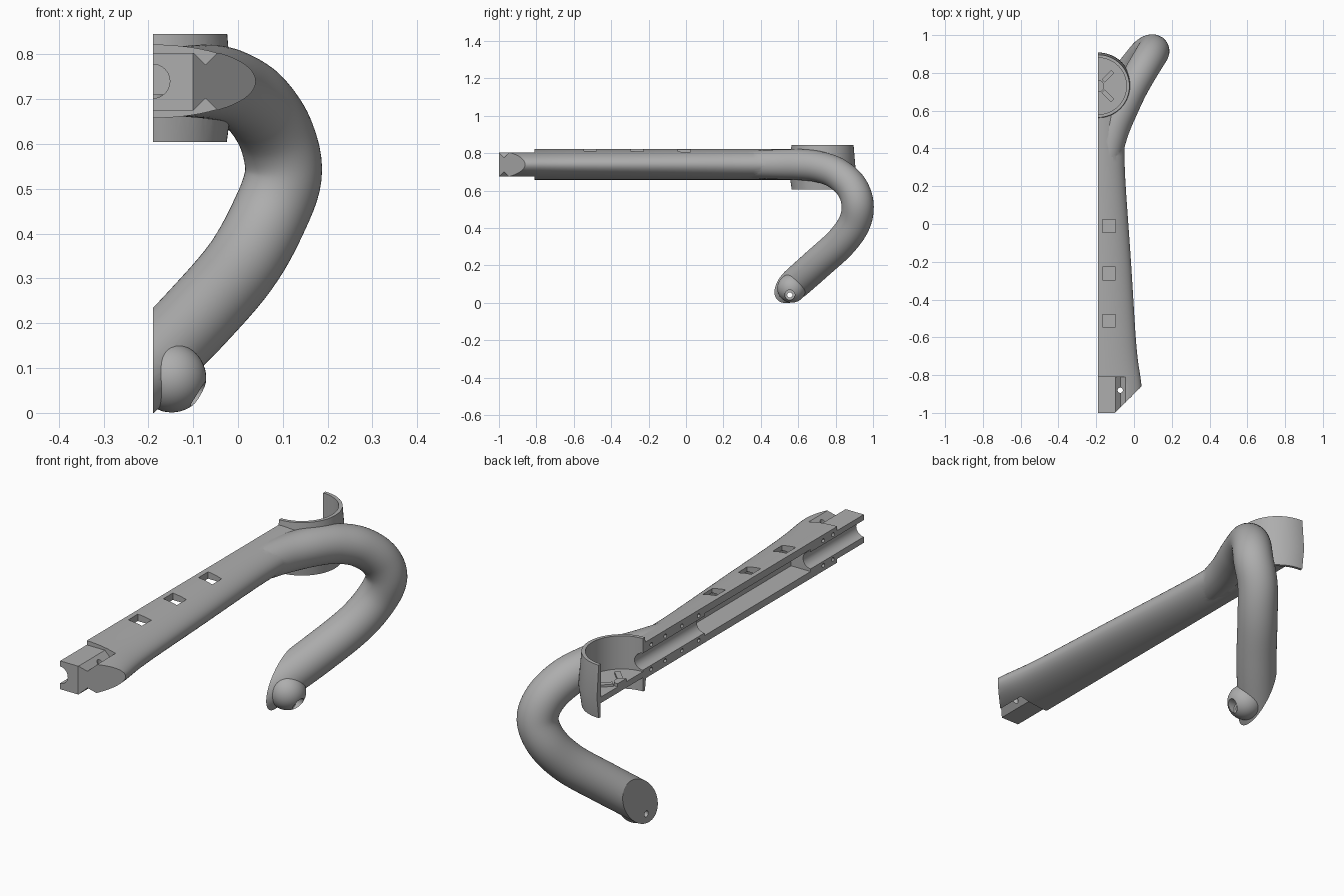
import bpy, bmesh, math
from mathutils import Vector, Matrix

if "Cube" in bpy.data.objects:
    bpy.data.objects.remove(bpy.data.objects["Cube"])

grey = bpy.data.materials.new("plain_grey")
grey.use_nodes = True
grey.diffuse_color = (0.42, 0.42, 0.42, 1)
grey.node_tree.nodes["Principled BSDF"].inputs["Base Color"].default_value = (0.42, 0.42, 0.42, 1)

CUT = -0.19   # mid plane where the half body is sliced
MID = 0.74    # height of the arm axis
CUP_Y = 0.73


def make(name, bm):
    bmesh.ops.recalc_face_normals(bm, faces=bm.faces[:])
    me = bpy.data.meshes.new(name)
    bm.to_mesh(me)
    bm.free()
    me.materials.append(grey)
    ob = bpy.data.objects.new(name, me)
    bpy.context.collection.objects.link(ob)
    return ob


def smooth_path(pts, steps):
    """Catmull-Rom interpolation of tuples."""
    p = [pts[0]] + list(pts) + [pts[-1]]
    out = []
    for i in range(1, len(p) - 2):
        for s in range(steps):
            t = s / steps
            out.append([0.5 * (2 * b + (c - a) * t + (2 * a - 5 * b + 4 * c - d) * t ** 2
                               + (3 * b - a - 3 * c + d) * t ** 3)
                        for a, b, c, d in zip(*p[i - 1:i + 3])])
    return out + [list(pts[-1])]


def loft(name, sections, side, steps=1, n=48):
    """Skin ellipses (x, y, z, side radius, other radius) along a path."""
    sec = smooth_path(sections, steps) if steps > 1 else sections
    bm = bmesh.new()
    rings = []
    for i, s in enumerate(sec):
        t = (Vector(sec[min(i + 1, len(sec) - 1)][:3]) - Vector(sec[max(i - 1, 0)][:3])).normalized()
        u = Vector(side)
        u = (u - t * u.dot(t)).normalized()
        v = t.cross(u)
        ring = []
        for k in range(n):
            a = 2 * math.pi * k / n
            ring.append(bm.verts.new(Vector(s[:3]) + u * s[3] * math.cos(a) + v * s[4] * math.sin(a)))
        rings.append(ring)
    for r0, r1 in zip(rings, rings[1:]):
        for k in range(n):
            bm.faces.new((r0[k], r0[(k + 1) % n], r1[(k + 1) % n], r1[k]))
    bm.faces.new(rings[0])
    bm.faces.new(rings[-1])
    return make(name, bm)


def cylinder(name, a, b, r, n=24, r2=None):
    d = Vector(b) - Vector(a)
    side = (0, 1, 0) if abs(d.y) < 1e-6 else (1, 0, 0)
    r2 = r2 or r
    return loft(name, [(*a, r, r), (*b, r2, r2)], side, n=n)


def box(name, lo, hi, turn=0, axis='Z'):
    lo, hi = Vector(lo), Vector(hi)
    bm = bmesh.new()
    bmesh.ops.create_cube(bm, size=1, matrix=Matrix.Translation((lo + hi) / 2)
                          @ Matrix.Rotation(turn, 4, axis) @ Matrix.Diagonal((*(hi - lo), 1)))
    return make(name, bm)


def combine(other, operation='DIFFERENCE'):
    m = body.modifiers.new("join", 'BOOLEAN')
    m.operation, m.object, m.solver = operation, other, 'EXACT'
    bpy.context.view_layer.objects.active = body
    bpy.ops.object.modifier_apply(modifier=m.name)
    bpy.data.objects.remove(other)


# Arm: tapered elliptical bar, centred on the cut plane
arm = [(-1, .235), (-.85, .229), (-.65, .203), (-.2, .174), (.2, .146), (.36, .14), (.55, .14), (.72, .12)]
body = loft("handle_body", [(CUT, y, MID, r, .082) for y, r in arm], (1, 0, 0), 5, 64)

# Curved handle swinging out, down and back under
path = [(-.14, .36, .74, .074), (-.105, .5, .74, .08), (-.055, .625, .738, .083), (-.01, .72, .725, .083),
        (.04, .81, .69, .084), (.085, .885, .62, .085), (.101, .917, .53, .086), (.065, .902, .43, .086),
        (.005, .83, .325, .086), (-.09, .71, .215, .086), (-.19, .595, .113, .085), (-.28, .5, .03, .083)]
combine(loft("handle_tube", [(*p, p[3]) for p in path], (.8, -.6, 0), 6), 'UNION')

# Ball at the handle end
bm = bmesh.new()
bmesh.ops.create_uvsphere(bm, u_segments=40, v_segments=24, radius=.077,
                          matrix=Matrix.Translation((-.148, .565, .078)))
combine(make("end_ball", bm), 'UNION')

# Cup: double-tapered shell with a floor
combine(loft("cup", [(CUT, CUP_Y, z, r, r) for z, r in ((.605, .165), (.7, .178), (.845, .166))],
             (1, 0, 0), n=64), 'UNION')
combine(cylinder("cup_inside", (CUT, CUP_Y, .695), (CUT, CUP_Y, .95), .15, 64))
combine(cylinder("cup_underside", (CUT, CUP_Y, .5), (CUT, CUP_Y, .668), .152, 64))

# Hub and ribs on the cup floor
combine(cylinder("hub", (CUT, CUP_Y, .68), (CUT, CUP_Y, .71), .032), 'UNION')
for s in (-1, 1):
    c = Vector((CUT + .052, CUP_Y + s * .052, .69))
    h = Vector((.036, .012, .015))
    combine(box("rib", c - h, c + h, s * math.pi / 4), 'UNION')

# Stepped tenon, chamfer and grooves at the front end
for lo, hi in ((.803, .95), (.5, .675)):
    combine(box("step", (-.5, -1.1, lo), (.2, -.81, hi)))
corner = Vector((-.03 + .2, -.93 - .2, MID))
half = Vector((.4, .2 * math.sqrt(2), .2))
combine(box("chamfer", corner - half, corner + half, math.pi / 4))
for z in (.804, .674):
    c = Vector((-.0725, -.91, z))
    h = Vector((.0195, .1, .0195))
    combine(box("groove", c - h, c + h, math.pi / 4, 'Y'))
combine(cylinder("tenon_hole", (-.0725, -.88, .5), (-.0725, -.88, .95), .014))

# Inner bore, cavity and top windows
combine(cylinder("bore", (CUT, -1.1, MID), (CUT, .66, MID), .038, 32))
combine(box("cavity", (-.3, -.62, .69), (-.092, .14, .79)))
for y in (-.512, -.262, -.01):
    combine(box("window", (-.167, y - .034, .76), (-.099, y + .034, .9)))

# Pin holes along the cut face
for y in (.18, .3, .42, .52, -.78, -.71):
    for z in (MID - .056, MID + .056):
        combine(cylinder("pin_hole", (-.25, y, z), (-.16, y, z), .009, 12))

# Countersunk hole through the ball
combine(cylinder("ball_hole", (-.4, .555, .042), (0, .555, .042), .014))
combine(cylinder("countersink", (-.115, .555, .042), (0, .555, .042), .027))

# Slice along the mid plane
combine(box("slice", (-1, -1.5, -.5), (CUT, 1.5, 1.5)))

bpy.ops.object.select_all(action='DESELECT')
body.select_set(True)
bpy.context.view_layer.objects.active = body
bpy.ops.object.shade_smooth_by_angle(angle=math.radians(30))
